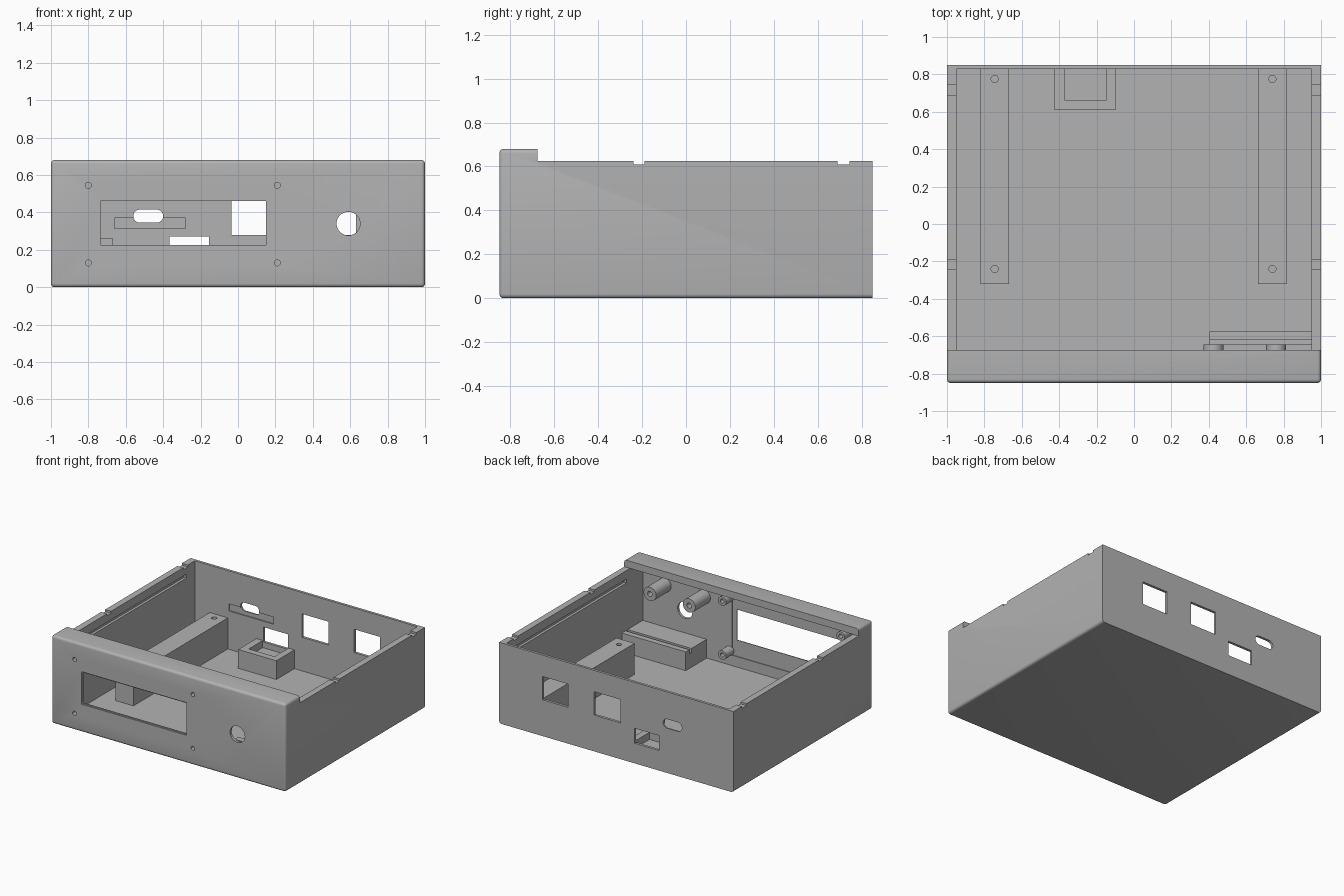
import bpy, bmesh, math
from mathutils import Matrix

old = bpy.data.objects.get("Cube")
if old:
    bpy.data.objects.remove(old, do_unlink=True)

grey = bpy.data.materials.new("plain_grey")
grey.use_nodes = True
GREY = (0.45, 0.45, 0.45, 1)
grey.diffuse_color = GREY
grey.node_tree.nodes["Principled BSDF"].inputs["Base Color"].default_value = GREY


def finish(name, bm):
    bmesh.ops.recalc_face_normals(bm, faces=bm.faces)
    mesh = bpy.data.meshes.new(name)
    bm.to_mesh(mesh)
    bm.free()
    mesh.materials.append(grey)
    ob = bpy.data.objects.new(name, mesh)
    bpy.context.collection.objects.link(ob)
    return ob


def box(name, x, y, z):
    """Box from (low, high) ranges."""
    bm = bmesh.new()
    bmesh.ops.create_cube(bm, size=1)
    for v in bm.verts:
        v.co = [r[0] if c < 0 else r[1] for c, r in zip(v.co, (x, y, z))]
    return finish(name, bm)


def rod(name, a, b, radius, axis, y_or_z, sides=32):
    """Cylinder along y (a = x, b = z) or along z (a = x, b = y)."""
    lo, hi = y_or_z
    bm = bmesh.new()
    bmesh.ops.create_cone(bm, cap_ends=True, segments=sides, radius1=radius,
                          radius2=radius, depth=hi - lo)
    mid = (lo + hi) / 2
    if axis == "Y":
        bm.transform(Matrix.Translation((a, mid, b)) @ Matrix.Rotation(math.pi / 2, 4, "X"))
    else:
        bm.transform(Matrix.Translation((a, b, mid)))
    return finish(name, bm)


def cut(target, cutters):
    """Subtract the cutters and bake the result."""
    for c in cutters:
        c.hide_render = True
        m = target.modifiers.new("cut", "BOOLEAN")
        m.operation, m.solver, m.object = "DIFFERENCE", "EXACT", c
    graph = bpy.context.evaluated_depsgraph_get()
    baked = bpy.data.meshes.new_from_object(target.evaluated_get(graph))
    target.modifiers.clear()
    target.data = baked
    for c in cutters:
        bpy.data.objects.remove(c, do_unlink=True)


# Main dimensions
W, D, TOP, LIP, LIP_Y = 1.0, 0.85, 0.625, 0.68, -0.675
INX, INY, FLOOR = 0.95, 0.83, 0.02

# Case body: stepped side profile, rounded on the front, bottom and lip edges
bm = bmesh.new()
profile = [(-D, 0), (D, 0), (D, TOP), (LIP_Y, TOP), (LIP_Y, LIP), (-D, LIP)]
face = bm.faces.new([bm.verts.new((-W, y, z)) for y, z in profile])
side = bmesh.ops.extrude_face_region(bm, geom=[face])
for v in side["geom"]:
    if isinstance(v, bmesh.types.BMVert):
        v.co.x = W


def rounded(e):
    p, q = (v.co for v in e.verts)
    front = p.y < -D + 0.001 and q.y < -D + 0.001
    along = abs(p.x - q.x) < 0.001 and abs(p.z - q.z) < 0.001
    return front or (along and (p.z < 0.001 or p.z > LIP - 0.001))


bmesh.ops.recalc_face_normals(bm, faces=bm.faces)
bmesh.ops.bevel(bm, geom=[e for e in bm.edges if rounded(e)], offset=0.02,
                segments=4, profile=0.5, affect="EDGES")
case = finish("case_body", bm)

# Cavity, open at the top behind the lip
cuts = [box("cavity", (-INX, INX), (-INY, INY), (FLOOR, TOP)),
        box("opening", (-INX, INX), (LIP_Y, INY), (0.3, 0.8))]

# Lid notches and inner grooves in the side walls
for y in ((-0.24, -0.19), (0.69, 0.745)):
    cuts.append(box("notch", (-1.1, 1.1), y, (TOP - 0.015, 0.66)))
cuts.append(box("groove", (-INX - 0.02, INX + 0.02), (-0.63, 0.73), (0.53, 0.56)))

# Display window with a thin inner ledge, an inner recess and screw holes
cuts += [box("window", (-0.735, 0.15), (-0.9, -0.8), (0.225, 0.46)),
         box("window_rim", (-0.742, 0.157), (-0.9, -D + 0.008), (0.216, 0.467)),
         box("window_recess", (-0.78, 0.19), (-INY - 0.006, -0.8), (0.1, 0.56))]
SCREWS = [(x, z) for x in (-0.8, 0.21) for z in (0.13, 0.545)]
for x, z in SCREWS:
    cuts.append(rod("screw_hole", x, z, 0.016, "Y", (-0.9, -0.8), 20))
cuts.append(rod("knob_hole", 0.59, 0.34, 0.063, "Y", (-0.9, -0.8), 40))

# Rear connector openings
rear = (0.8, 0.9)
cuts += [box("port", (0.41, 0.63), rear, (0.28, 0.46)),
         box("port", (-0.035, 0.19), rear, (0.28, 0.46)),
         box("port", (-0.365, -0.155), rear, (0.155, 0.27)),
         box("slot", (-0.525, -0.435), rear, (0.345, 0.415)),
         box("rear_recess", (-0.66, -0.28), (0.8, INY + 0.01), (0.315, 0.37))]
cuts += [rod("slot_end", x, 0.38, 0.035, "Y", rear, 24) for x in (-0.525, -0.435)]
cut(case, cuts)

# Mounting rails with screw holes
for name, x in (("right_rail", -0.745), ("left_rail", 0.74)):
    rail = box(name, (x - 0.077, x + 0.077), (-0.32, INY), (FLOOR, 0.26))
    cut(rail, [rod("rail_hole", x, y, 0.019, "Z", (0.12, 0.3), 20) for y in (-0.24, 0.775)])

# Rear connector stand with a pocket
stand = box("connector_stand", (-0.425, -0.1), (0.61, INY), (FLOOR, 0.165))
cut(stand, [box("pocket", (-0.37, -0.15), (0.66, 0.9), (0.11, 0.3))])

# Front board holder with a long groove
holder = box("board_holder", (0.405, INX), (-INY, -0.575), (FLOOR, 0.165))
cut(holder, [box("board_groove", (0.3, INX), (-0.645, -0.62), (0.13, 0.3))])

# Hollow standoffs inside the front wall
posts = [("display_boss", x, z, 0.035, -0.74, 0.016) for x, z in SCREWS]
posts += [("board_standoff", x, 0.49, 0.053, -0.645, 0.02) for x in (0.425, 0.76)]
for name, x, z, r, end, bore in posts:
    post = rod(name, x, z, r, "Y", (-INY - 0.008, end))
    start = -0.9 if name == "display_boss" else end - 0.12
    cut(post, [rod("bore", x, z, bore, "Y", (start, end + 0.05), 20)])

# Smooth shading on rounded parts only
bpy.ops.object.select_all(action="DESELECT")
for ob in bpy.context.collection.objects:
    if ob.type == "MESH" and ob.data.materials and ob.data.materials[0] == grey:
        ob.select_set(True)
bpy.context.view_layer.objects.active = case
bpy.ops.object.shade_smooth_by_angle(angle=math.radians(30))
